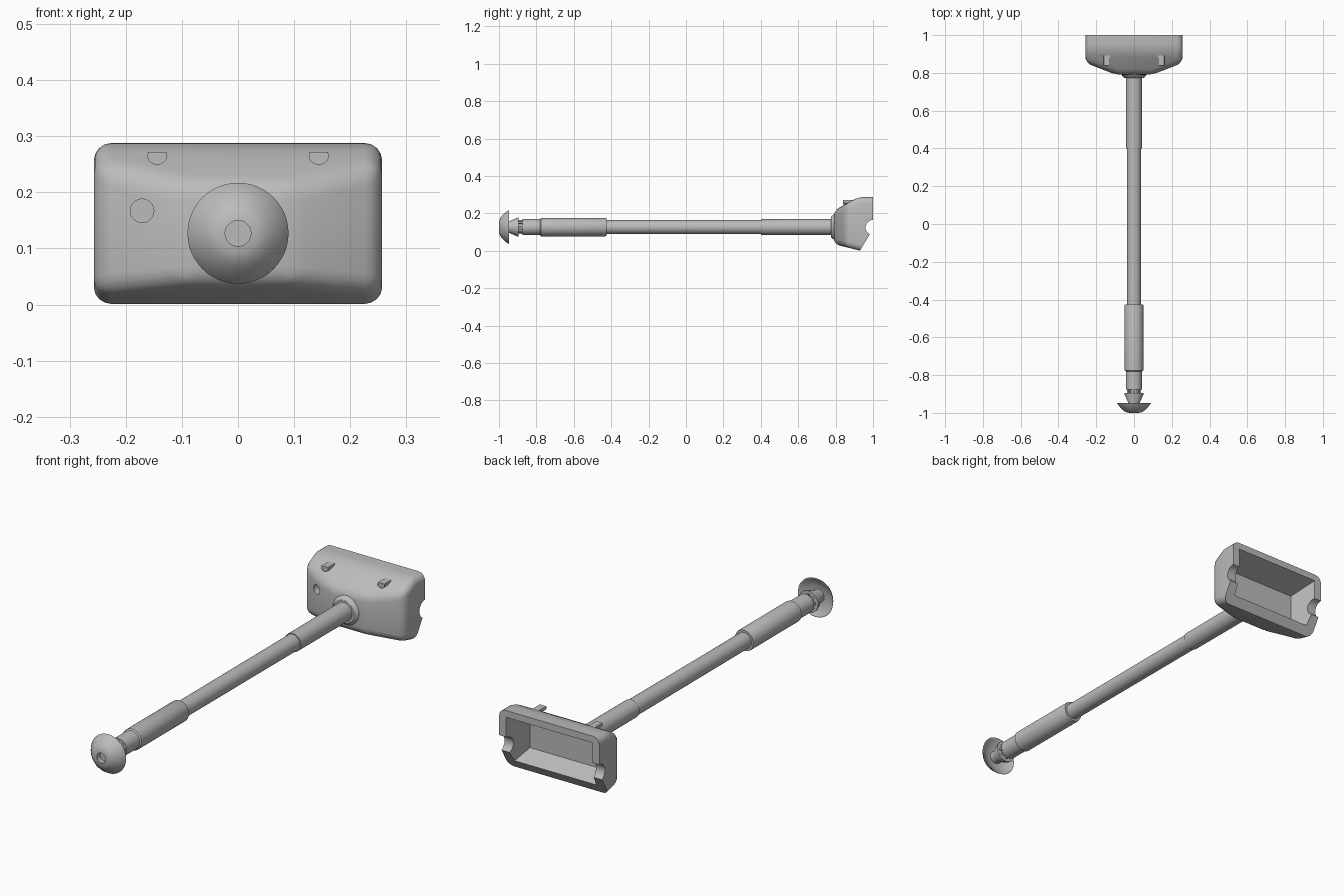
import bpy, bmesh, math
from mathutils import Vector, Matrix

if "Cube" in bpy.data.objects:
    bpy.data.objects.remove(bpy.data.objects["Cube"])

AXIS_Z = 0.127
grey = bpy.data.materials.new("light_grey")
grey.diffuse_color = (0.5, 0.5, 0.5, 1)
grey.use_nodes = True
grey.node_tree.nodes["Principled BSDF"].inputs["Base Color"].default_value = grey.diffuse_color


def finish(bm, name, angle=30):
    bmesh.ops.recalc_face_normals(bm, faces=bm.faces)
    me = bpy.data.meshes.new(name)
    bm.to_mesh(me)
    bm.free()
    ob = bpy.data.objects.new(name, me)
    bpy.context.collection.objects.link(ob)
    me.materials.append(grey)
    smooth(ob, angle)
    return ob


def smooth(ob, angle=30):
    bpy.ops.object.select_all(action='DESELECT')
    ob.select_set(True)
    bpy.context.view_layer.objects.active = ob
    bpy.ops.object.shade_smooth_by_angle(angle=math.radians(angle))


def lathe(name, profile, angle=30, n=48):
    """Closed (radius, y) profile turned around the pole axis."""
    bm = bmesh.new()
    vs = [bm.verts.new((r, y, AXIS_Z)) for r, y in profile]
    es = [bm.edges.new((a, b)) for a, b in zip(vs, vs[1:])]
    bmesh.ops.spin(bm, geom=vs + es, cent=(0, 0, AXIS_Z), axis=(0, 1, 0),
                   angle=math.tau, steps=n, use_duplicate=False)
    bmesh.ops.remove_doubles(bm, verts=bm.verts, dist=1e-5)
    return finish(bm, name, angle)


def prism(bm, loop, offset):
    """Extrude a loop of points along an offset."""
    face = bm.faces.new([bm.verts.new(p) for p in loop])
    new = bmesh.ops.extrude_face_region(bm, geom=[face])["geom"]
    bmesh.ops.translate(bm, vec=offset, verts=[g for g in new if isinstance(g, bmesh.types.BMVert)])


def slice_off(bm, point, normal):
    """Remove everything on the normal's side and close the cut."""
    geom = bm.verts[:] + bm.edges[:] + bm.faces[:]
    cut = bmesh.ops.bisect_plane(bm, geom=geom, plane_co=point, plane_no=normal, clear_outer=True)
    bmesh.ops.contextual_create(bm, geom=[g for g in cut["geom_cut"] if isinstance(g, bmesh.types.BMEdge)])


def plane_through(bm, p, q, up):
    """Slice along the side-view line p-q, on its upper or lower side."""
    n = Vector((0, -(q[1] - p[1]), q[0] - p[0])).normalized() * up
    slice_off(bm, (0, *p), n)


def cylinder(name, centre, radius, length, axis):
    bm = bmesh.new()
    rot = Matrix.Rotation(math.pi / 2, 4, 'Y' if axis == 'X' else 'X')
    bmesh.ops.create_cone(bm, cap_ends=True, segments=40, radius1=radius, radius2=radius,
                          depth=length, matrix=Matrix.Translation(centre) @ rot)
    return finish(bm, name)


def subtract(ob, cutters):
    for c in cutters:
        bpy.context.view_layer.objects.active = ob
        m = ob.modifiers.new("cut", 'BOOLEAN')
        m.object, m.operation, m.solver = c, 'DIFFERENCE', 'EXACT'
        bpy.ops.object.modifier_apply(modifier=m.name)
        bpy.data.objects.remove(c)
    smooth(ob)


# Housing: plan outline, sloped top and bottom, rounded edges, cut-back rear
bm = bmesh.new()
half = [(0.257, 1.15), (0.257, 0.853), (0.095, 0.79)]
outline = half + [(-x, y) for x, y in reversed(half)]
prism(bm, [(x, y, -0.1) for x, y in outline], (0, 0, 0.388))
bmesh.ops.recalc_face_normals(bm, faces=bm.faces)
plane_through(bm, (0.79, 0.215), (0.922, 0.288), 1)
plane_through(bm, (0.79, 0.036), (0.93, 0.001), -1)
bmesh.ops.recalc_face_normals(bm, faces=bm.faces)
bmesh.ops.bevel(bm, geom=bm.edges[:], offset=0.032, offset_type='OFFSET', segments=4,
                profile=0.5, affect='EDGES', clamp_overlap=True)
slice_off(bm, (0, 1, 0), (0, 1, 0))
plane_through(bm, (0.93, 0.001), (1.0, 0.118), -1)
housing = finish(bm, "housing")

# Tapered cavity in the rear, side notches and the small front hole
bm = bmesh.new()
rings = []
for y, w, low, high in ((0.87, 0.19, 0.075, 0.222), (1.02, 0.225, 0.015, 0.262)):
    rings.append([bm.verts.new((x, y, z)) for x, z in ((-w, low), (w, low), (w, high), (-w, high))])
bm.faces.new(rings[0])
bm.faces.new(rings[1])
for i in range(4):
    j = (i + 1) % 4
    bm.faces.new((rings[0][i], rings[0][j], rings[1][j], rings[1][i]))
cavity = finish(bm, "cavity_cutter")
notch = cylinder("notch_cutter", (0, 1.0, 0.125), 0.04, 0.7, 'X')
hole = cylinder("hole_cutter", (-0.171, 0.80, 0.167), 0.021, 0.12, 'Y')
subtract(housing, [cavity, notch, hole])

# Two pegs with flat tops and round undersides on the sloped top
for side, sx in (("left", -1), ("right", 1)):
    bm = bmesh.new()
    pts = [(0.016, 0.272)] + [(0.018 * math.cos(a), 0.266 - 0.017 * math.sin(a))
                              for a in (math.pi * k / 12 for k in range(13))] + [(-0.016, 0.272)]
    prism(bm, [(sx * 0.144 + x, 0.84, z) for x, z in pts], (0, 0.055, 0))
    finish(bm, side + "_peg")

# Collar and pole
lathe("collar", [(0, 0.774), (0.052, 0.774), (0.058, 0.778), (0.07, 0.795), (0.07, 0.82), (0, 0.82)])
lathe("pole", [(0, 0.80), (0.043, 0.80), (0.042, 0.40), (0.038, 0.40), (0.037, -0.45), (0, -0.45)])

# Grip with a stepped end
lathe("grip", [(0, -0.425), (0.047, -0.425), (0.049, -0.43), (0.049, -0.775), (0.043, -0.78),
               (0.043, -0.875), (0, -0.875)])

# Ribbed neck
lathe("neck", [(0, -0.86), (0.028, -0.86), (0.028, -0.91), (0, -0.91)])
bm = bmesh.new()
for k in range(8):
    m = (Matrix.Translation((0, -0.885, AXIS_Z)) @ Matrix.Rotation(math.tau * k / 8, 4, 'Y')
         @ Matrix.Translation((0.028, 0, 0)) @ Matrix.Diagonal((0.018, 0.035, 0.01, 1)))
    bmesh.ops.create_cube(bm, size=1, matrix=m)
finish(bm, "neck_ribs")

# Cone and domed end cap with a recessed centre and hollow back
lathe("cone", [(0, -0.895), (0.05, -0.895), (0.05, -0.902), (0.03, -0.948), (0.03, -0.975), (0, -0.975)])
lathe("end_cap", [(0, -0.975), (0.023, -0.975), (0.023, -1.0), (0.036, -0.998), (0.048, -0.993),
                  (0.06, -0.984), (0.072, -0.972), (0.082, -0.96), (0.09, -0.947), (0.086, -0.947),
                  (0.07, -0.957), (0.05, -0.965), (0.028, -0.968), (0, -0.968)])
